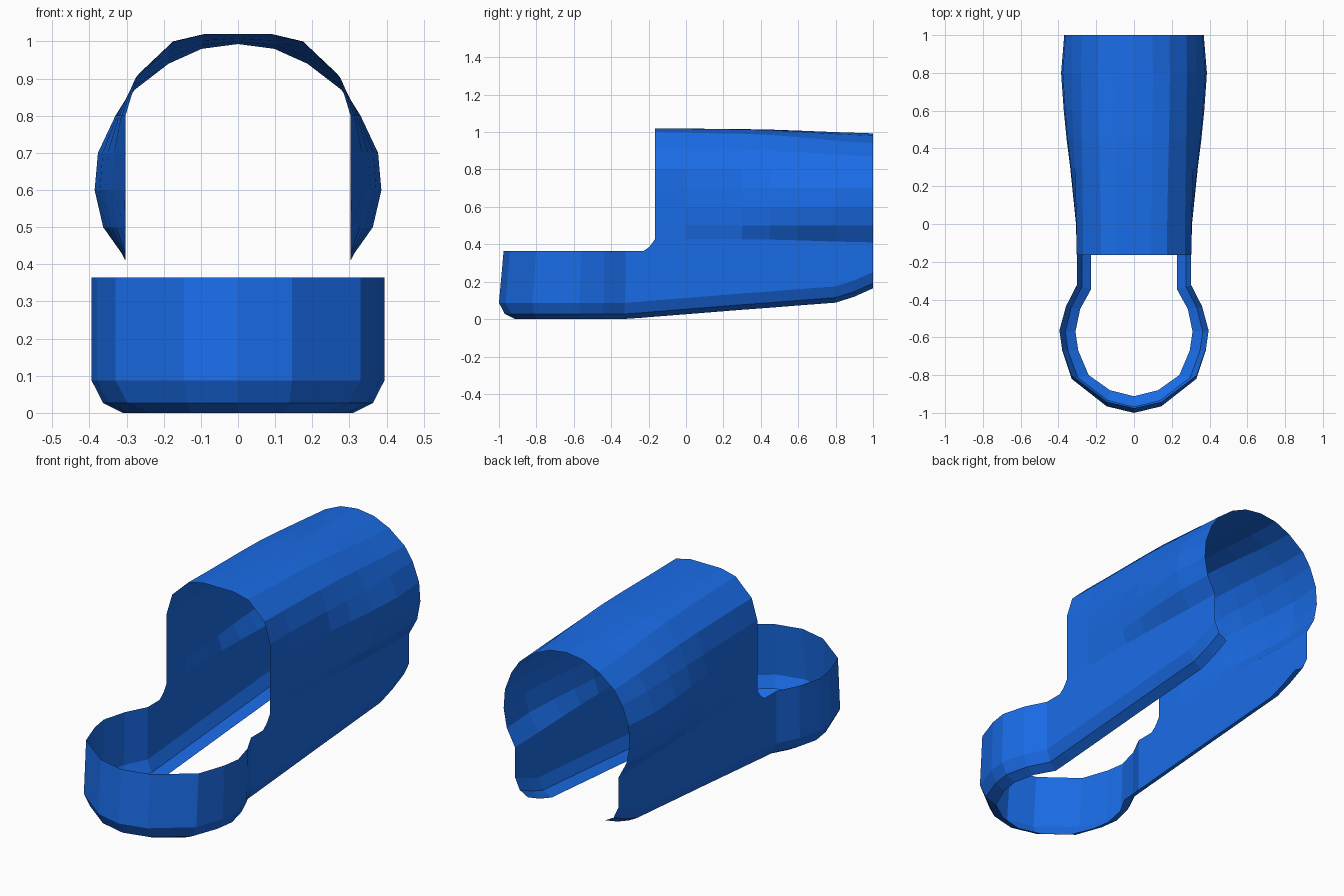
import bpy, bmesh

if "Cube" in bpy.data.objects:
    bpy.data.objects.remove(bpy.data.objects["Cube"])

mat = bpy.data.materials.new("blue")
mat.diffuse_color = (0.01, 0.15, 0.8, 1)
mat.use_nodes = True
mat.node_tree.nodes["Principled BSDF"].inputs["Base Color"].default_value = mat.diffuse_color


def skin(name, stations):
    """Skin a sheet through point rows, then mirror it across x = 0."""
    bm = bmesh.new()
    grid = [[bm.verts.new(p) for p in row] for row in stations]
    for a, b in zip(grid, grid[1:]):
        for i in range(len(a) - 1):
            bm.faces.new((a[i], a[i + 1], b[i + 1], b[i]))
    me = bpy.data.meshes.new(name)
    bm.to_mesh(me)
    bm.free()
    me.materials.append(mat)
    ob = bpy.data.objects.new(name, me)
    bpy.context.collection.objects.link(ob)
    mirror = ob.modifiers.new("mirror", 'MIRROR')
    mirror.use_clip = True
    return ob


def lerp(a, b, t):
    return a + (b - a) * t


# Arched sleeve: plain arch at the front, bulging towards the back
front = [(0, 1.02), (.09, 1.02), (.175, 1.0), (.27, .91), (.303, .8),
         (.303, .7), (.303, .6), (.303, .5), (.303, .43)]
back = [(0, .993), (.1, .98), (.19, .94), (.28, .87), (.33, .8),
        (.377, .7), (.386, .6), (.363, .5), (.303, .41)]
# y, side bulge, top drop
sections = [(-.165, 0, 0), (0, .05, .05), (.3, .42, .15), (.45, .65, .25),
            (.6, .83, .45), (.8, 1, .75), (1, .8, 1)]
rows = []
for y, bulge, drop in sections:
    rows.append([(lerp(f[0], b[0], bulge), y, lerp(f[1], b[1], drop))
                 for f, b in zip(front, back)])
skin("arched_sleeve", rows[::-1])

# Lower rail: side wall with an inturned bottom lip, ending in a rounded loop
# outer x, outer y, lip x, lip y, rim height, lift of the bottom edge
path = [(.303, y, .227, y, lerp(.43, .41, d), lift) for y, d, lift in
        [(1, 1, .165), (.9, .87, .12), (.8, .75, .088), (.6, .45, .073),
         (.45, .25, .061), (.3, .15, .05), (0, .05, .026), (-.165, 0, .013)]]
path += [(.303, -.178, .227, -.178, .41, .012),
         (.303, -.195, .227, -.195, .387, .011),
         (.303, -.225, .227, -.225, .365, .008),
         (.303, -.325, .227, -.345, .365, 0),
         (.36, -.44, .285, -.45, .365, 0),
         (.394, -.57, .31, -.57, .365, 0),
         (.38, -.67, .295, -.67, .365, 0),
         (.33, -.82, .24, -.8, .365, 0),
         (.145, -.965, .127, -.88, .365, 0),
         (0, -1, 0, -.912, .365, 0)]
rows = []
for x, y, lx, ly, rim, lift in path:
    lean = .025 * max(0, -y - .3) / .7
    rows.append([(x, y + lean, rim), (x, y, .087 + lift),
                 (lerp(x, lx, .36), lerp(y, ly, .36), .027 + lift),
                 (lx, ly, lift)])
skin("lower_rail", rows)
